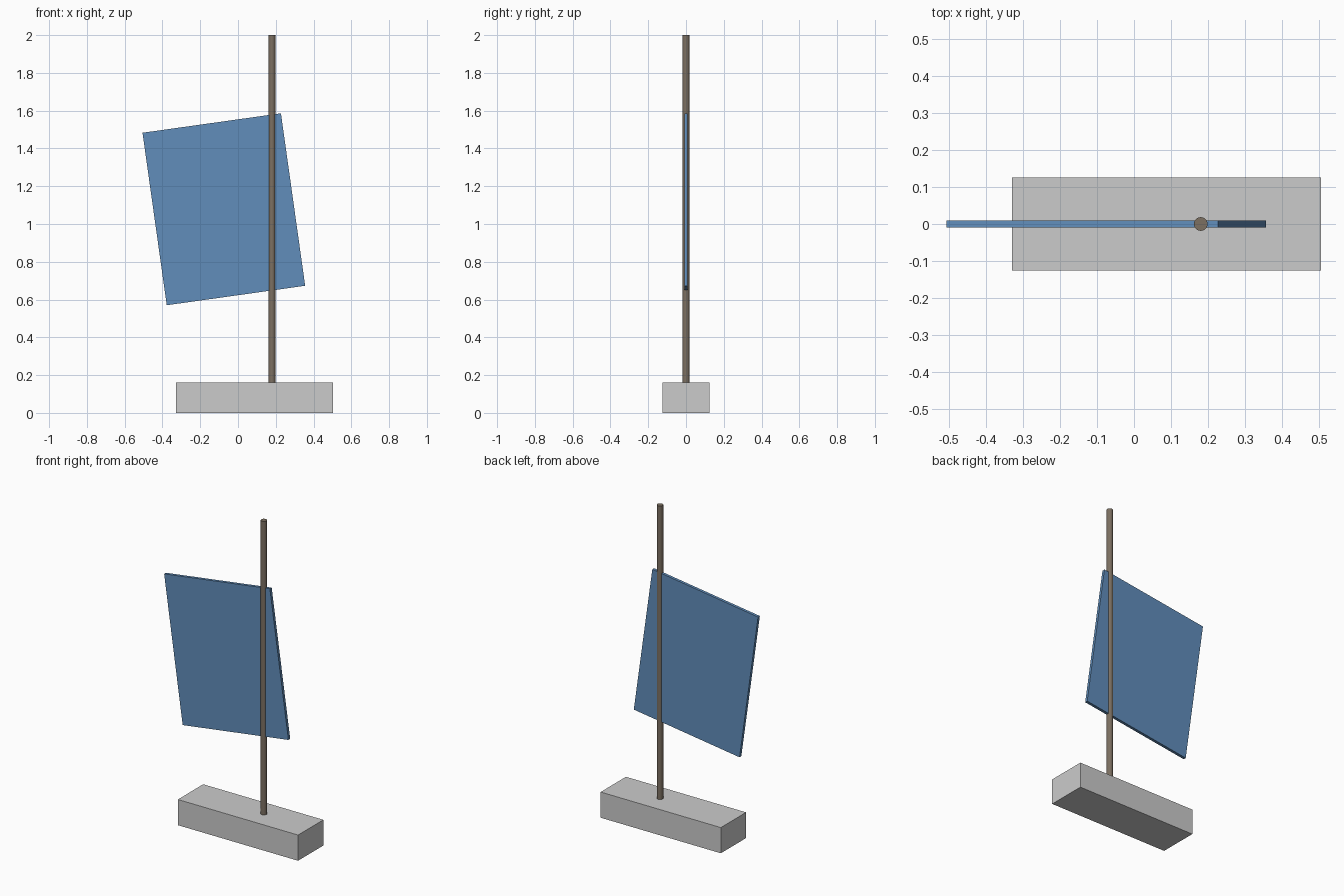
import bpy
from math import radians

if "Cube" in bpy.data.objects:
    bpy.data.objects.remove(bpy.data.objects["Cube"])


def paint(obj, name, rgb):
    mat = bpy.data.materials.new(name)
    mat.diffuse_color = (*rgb, 1)
    mat.use_nodes = True
    mat.node_tree.nodes["Principled BSDF"].inputs["Base Color"].default_value = mat.diffuse_color
    obj.data.materials.append(mat)


def box(name, centre, size, tilt=0):
    bpy.ops.mesh.primitive_cube_add(size=1, location=centre, rotation=(0, radians(tilt), 0))
    obj = bpy.context.object
    obj.name = name
    obj.scale = size
    bpy.ops.object.transform_apply(location=False, rotation=False, scale=True)
    return obj


# Base block
base_h = 0.161
box("base", (0.0875, 0, base_h / 2), (0.833, 0.25, base_h))

# Pole standing on the base
bpy.ops.mesh.primitive_cylinder_add(vertices=24, radius=0.0185, depth=2 - base_h,
                                    location=(0.18, 0, (2 + base_h) / 2))
pole = bpy.context.object
pole.name = "pole"
bpy.ops.object.shade_smooth_by_angle()
paint(pole, "pole_brown", (0.20, 0.16, 0.12))

# Tilted panel pierced by the pole
panel = box("panel", (-0.075, 0, 1.078), (0.74, 0.018, 0.922), tilt=-8)
paint(panel, "panel_blue", (0.12, 0.27, 0.50))
